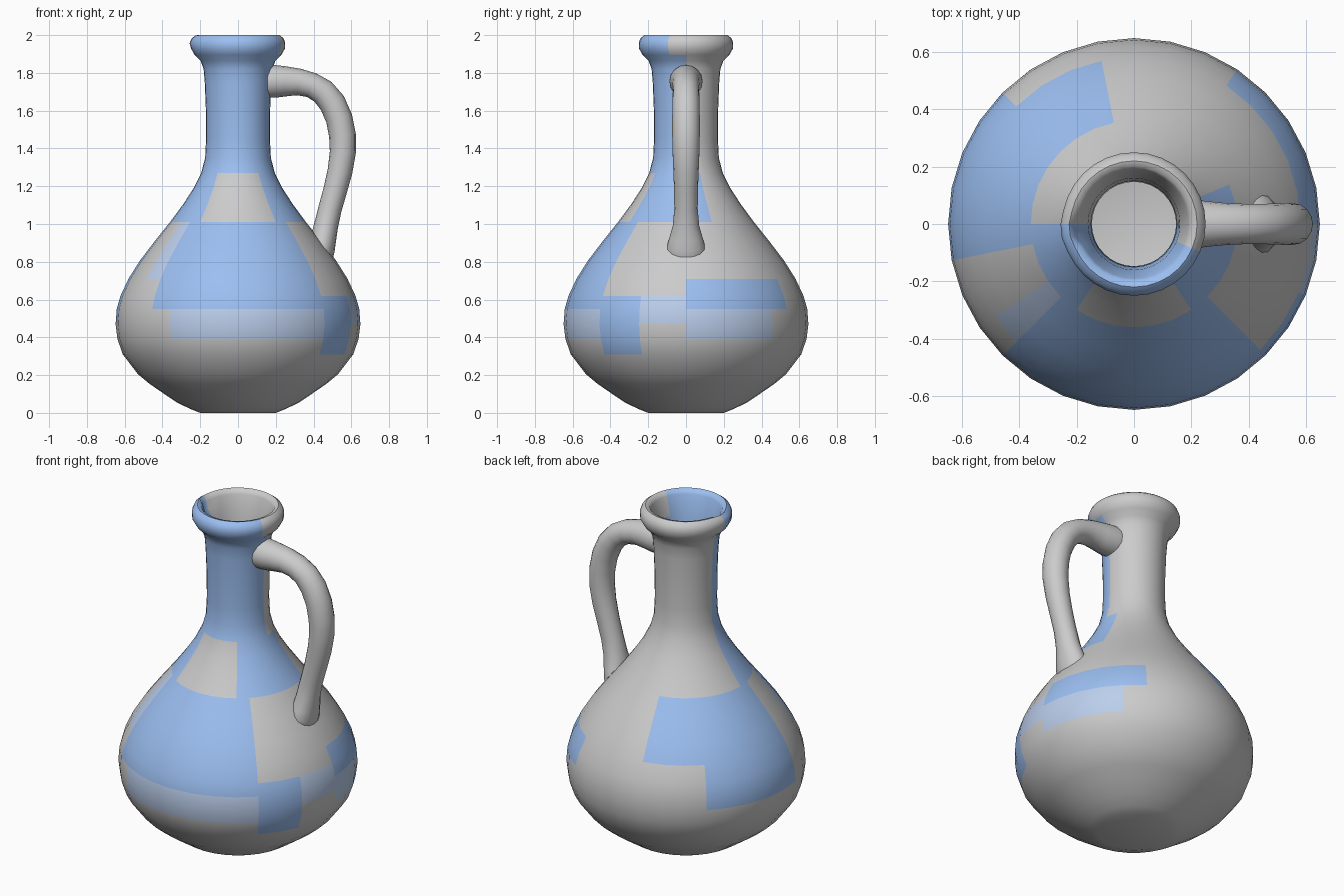
import bpy, bmesh
from math import sin, cos, pi, atan2, degrees, radians, exp
from mathutils import Vector

if "Cube" in bpy.data.objects:
    bpy.data.objects.remove(bpy.data.objects["Cube"])

SIDES = 32


def material(name, rgb):
    m = bpy.data.materials.new(name)
    m.diffuse_color = (*rgb, 1)
    m.use_nodes = True
    m.node_tree.nodes["Principled BSDF"].inputs["Base Color"].default_value = m.diffuse_color
    return m


def make_object(name, rings, caps=True):
    """Skin a list of closed vertex rings into a mesh object."""
    bm = bmesh.new()
    loops = [[bm.verts.new(p) for p in ring] for ring in rings]
    for a, b in zip(loops, loops[1:]):
        n = len(a)
        for i in range(n):
            j = (i + 1) % n
            bm.faces.new((a[i], a[j], b[j], b[i]))
    if caps:
        bm.faces.new(loops[0][::-1])
        bm.faces.new(loops[-1])
    bmesh.ops.recalc_face_normals(bm, faces=bm.faces)
    mesh = bpy.data.meshes.new(name)
    bm.to_mesh(mesh)
    bm.free()
    ob = bpy.data.objects.new(name, mesh)
    bpy.context.collection.objects.link(ob)
    bpy.ops.object.select_all(action='DESELECT')
    ob.select_set(True)
    bpy.context.view_layer.objects.active = ob
    bpy.ops.object.shade_smooth_by_angle(angle=radians(50))
    return ob


# Jug body: outer wall, rolled lip, then inner wall down to the floor
outer = [(.20, 0), (.25, .02), (.32, .053), (.39, .10), (.47, .155), (.53, .205),
         (.61, .31), (.638, .39), (.648, .47), (.642, .55), (.622, .62),
         (.58, .71), (.52, .805), (.44, .91), (.36, 1.01), (.29, 1.105),
         (.235, 1.19), (.195, 1.27), (.174, 1.35), (.169, 1.45), (.17, 1.6),
         (.176, 1.75), (.182, 1.82), (.198, 1.865), (.23, 1.895), (.249, 1.93),
         (.25, 1.96), (.24, 1.985), (.22, 2.0)]
inner = [(.20, 1.995), (.19, 1.975), (.178, 1.93), (.16, 1.87), (.15, 1.75),
         (.147, 1.36), (.21, 1.19), (.34, 1.0), (.50, .79), (.60, .61),
         (.622, .47), (.58, .31), (.45, .17), (.30, .07), (.19, .03)]


def ring(r, z, spout=0):
    pts = []
    for i in range(SIDES):
        a = 2 * pi * i / SIDES
        # small pouring notch on the -x side of the lip
        bump = exp(-((a - pi - .1) / .2) ** 2) * spout
        pts.append(((r + bump) * cos(a), (r + bump) * sin(a), z - .5 * bump))
    return pts


rings = [ring(r, z, .008 if z > 1.94 and r > .21 else 0) for r, z in outer]
rings += [ring(r, z, .025 if z > 1.92 else 0) for r, z in inner]
jug = make_object("jug_body", rings)

# Glaze patches: (strength, angle from front low/high in degrees, z low/high)
patches = [(2, -92, 95, 1.3, 1.88), (2, -90, 62, 1.88, 2.01),
           (2, -95, -32, 1.0, 1.3), (2, 30, 112, 1.03, 1.3),
           (2, -45, 45, .58, 1.05), (1, -35, 48, .36, .58),
           (2, -165, -75, .72, 1.05), (2, -130, -80, .5, .72),
           (2, 45, 70, .32, .66), (1, 70, 90, .5, .66),
           (2, 90, 145, .52, .68), (1, 90, 140, .4, .52),
           (1, -60, -45, .7, 1.0)]
for m in (material("clay", (.8, .8, .8)), material("pale_glaze", (.5, .62, .84)),
          material("blue_glaze", (.33, .52, .88))):
    jug.data.materials.append(m)
for f in jug.data.polygons:
    c = f.center
    if len(f.vertices) > 4 or (c.z < 1.3 and f.normal.dot(Vector((c.x, c.y, 0))) < 0):
        continue
    ang = degrees(atan2(c.x, -c.y))
    for strength, a0, a1, z0, z1 in patches:
        if a0 < ang < a1 and z0 < c.z < z1:
            f.material_index = strength
            break

# Handle: swept oval tube, (x, z, in-plane radius, half width in y)
path = [(.155, 1.755, .087, .088), (.20, 1.755, .086, .087), (.25, 1.755, .08, .08),
        (.32, 1.752, .071, .073), (.39, 1.735, .067, .07), (.45, 1.70, .069, .07),
        (.50, 1.64, .071, .072), (.535, 1.56, .071, .073), (.553, 1.47, .071, .073),
        (.555, 1.38, .069, .071), (.54, 1.28, .066, .067), (.515, 1.18, .063, .063),
        (.487, 1.08, .062, .062), (.466, .99, .064, .07), (.452, .92, .068, .09),
        (.442, .87, .071, .104), (.43, .82, .072, .10), (.41, .77, .06, .075)]
tube = []
for k, (x, z, r, w) in enumerate(path):
    p, q = path[max(k - 1, 0)], path[min(k + 1, len(path) - 1)]
    t = Vector((q[0] - p[0], 0, q[1] - p[1])).normalized()
    n = Vector((-t.z, 0, t.x))
    tube.append([Vector((x, 0, z)) + n * (r * cos(2 * pi * i / 16))
                 + Vector((0, w * sin(2 * pi * i / 16), 0)) for i in range(16)])
make_object("handle", tube)
